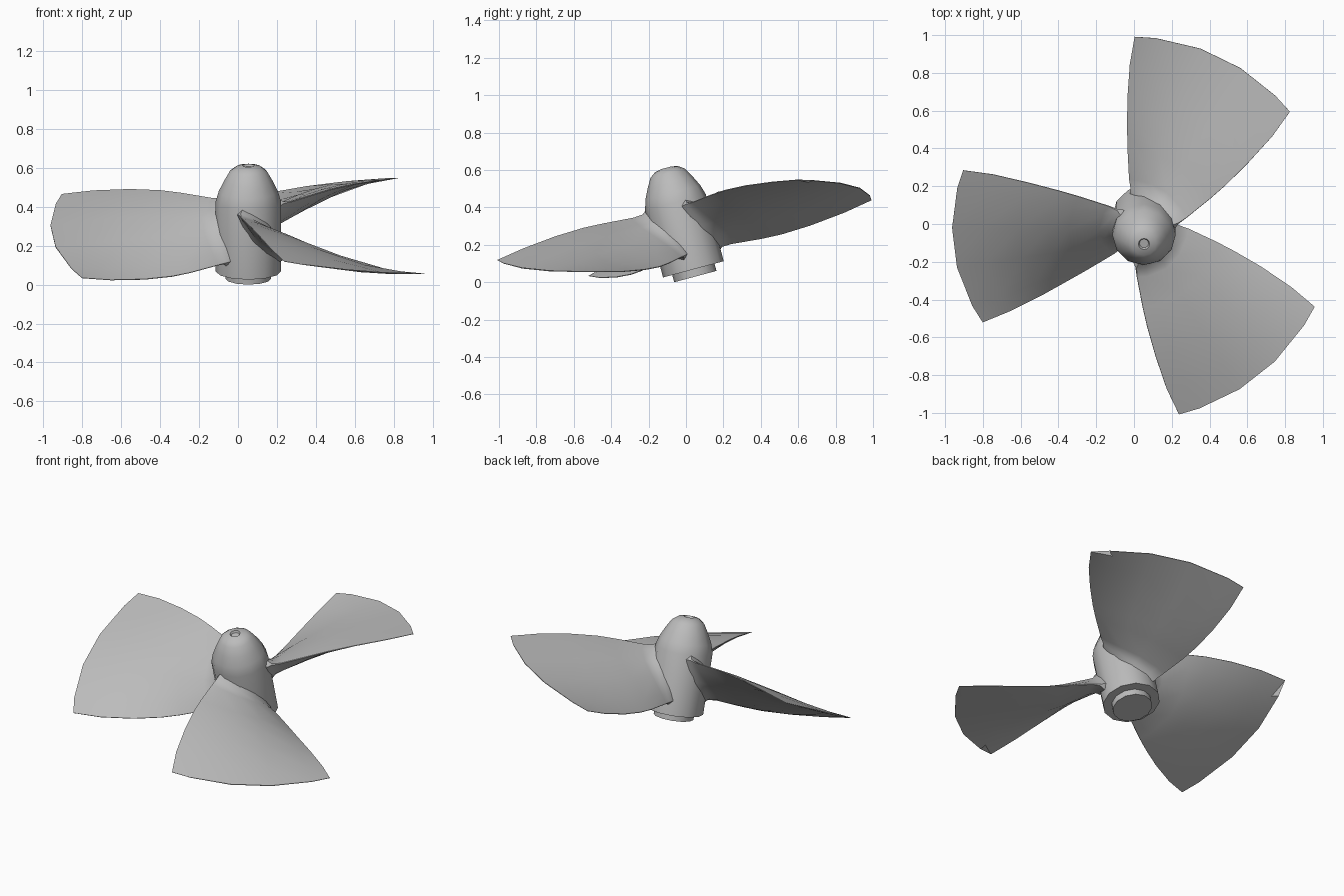
import bpy, bmesh
from math import sin, cos, pi, radians, hypot
from mathutils import Matrix

if "Cube" in bpy.data.objects:
    bpy.data.objects.remove(bpy.data.objects["Cube"])

# Single cast metal colour
metal = bpy.data.materials.new("grey metal")
metal.use_nodes = True
grey = (0.5, 0.5, 0.5, 1)
metal.diffuse_color = grey
metal.node_tree.nodes["Principled BSDF"].inputs["Base Color"].default_value = grey

# Shaft frame, leaning towards the front
shaft = Matrix.Translation((0.053, 0.05, 0.03)) @ Matrix.Rotation(radians(15), 4, 'X')


def add_object(name, bm, matrix, angle):
    bmesh.ops.recalc_face_normals(bm, faces=bm.faces)
    mesh = bpy.data.meshes.new(name)
    bm.to_mesh(mesh)
    bm.free()
    mesh.materials.append(metal)
    obj = bpy.data.objects.new(name, mesh)
    bpy.context.collection.objects.link(obj)
    obj.matrix_world = matrix
    bpy.ops.object.select_all(action='DESELECT')
    obj.select_set(True)
    bpy.context.view_layer.objects.active = obj
    bpy.ops.object.shade_smooth_by_angle(angle=radians(angle))
    return obj


def loft(rings):
    """Skin closed rings of points and cap both ends."""
    bm = bmesh.new()
    rows = [[bm.verts.new(p) for p in ring] for ring in rings]
    n = len(rows[0])
    for a, b in zip(rows, rows[1:]):
        for i in range(n):
            j = (i + 1) % n
            bm.faces.new((a[i], a[j], b[j], b[i]))
    bm.faces.new(rows[0])
    bm.faces.new(rows[-1])
    return bm


# Hub: bottom boss, barrel, rounded nose with a small recess (radius, height)
profile = [(0.117, 0), (0.117, 0.04), (0.168, 0.04), (0.168, 0.41),
           (0.152, 0.465), (0.125, 0.52), (0.095, 0.572), (0.065, 0.594),
           (0.03, 0.602), (0.024, 0.59)]
SIDES = 12
hub = loft([[(r * cos(2 * pi * i / SIDES), r * sin(2 * pi * i / SIDES), z)
             for i in range(SIDES)] for r, z in profile])
add_object("hub", hub, shaft, 35)

# Blade sections: radius, upper angle, upper z, lower angle, lower z,
# thickness at mid chord, thickness at the edges (the first three form the root fillet)
sections = [(0.14, 47, 0.395, -52, 0.115, 0.125, 0.04),
            (0.172, 45, 0.395, -52, 0.115, 0.12, 0.035),
            (0.19, 43, 0.39, -51, 0.12, 0.095, 0.01),
            (0.24, 39, 0.388, -49, 0.12, 0.092, 0.004),
            (0.40, 31, 0.40, -42.5, 0.105, 0.098, 0.004),
            (0.51, 28, 0.405, -40, 0.100, 0.092, 0.004),
            (0.67, 24.8, 0.40, -37.5, 0.106, 0.074, 0.004),
            (0.86, 22, 0.382, -35, 0.125, 0.04, 0.003),
            (1.016, 19.5, 0.359, -32.8, 0.151, 0.004, 0.002)]
CHORD = (0, 0.12, 0.37, 0.62, 0.88, 1)


def blade_ring(r, a0, z0, a1, z1, thick, edge):
    """Lens-shaped section wrapped on a cylinder around the shaft."""
    a0, a1 = radians(180 - a0), radians(180 - a1)
    arc, rise = (a1 - a0) * r, z1 - z0
    length = hypot(arc, rise)
    upper, lower = [], []
    for t in CHORD:
        half = (edge + (thick - edge) * 4 * t * (1 - t)) / 2
        for side, row in ((1, upper), (-1, lower)):
            a = a0 + (a1 - a0) * t - side * half * rise / length / r
            z = z0 + rise * t + side * half * arc / length
            row.append((r * cos(a), r * sin(a), z))
    return upper + lower[::-1]


for k, name in enumerate(("right_blade", "front_blade", "back_blade")):
    bm = loft([blade_ring(*s) for s in sections])
    add_object(name, bm, shaft @ Matrix.Rotation(radians(120 * k), 4, 'Z'), 40)
